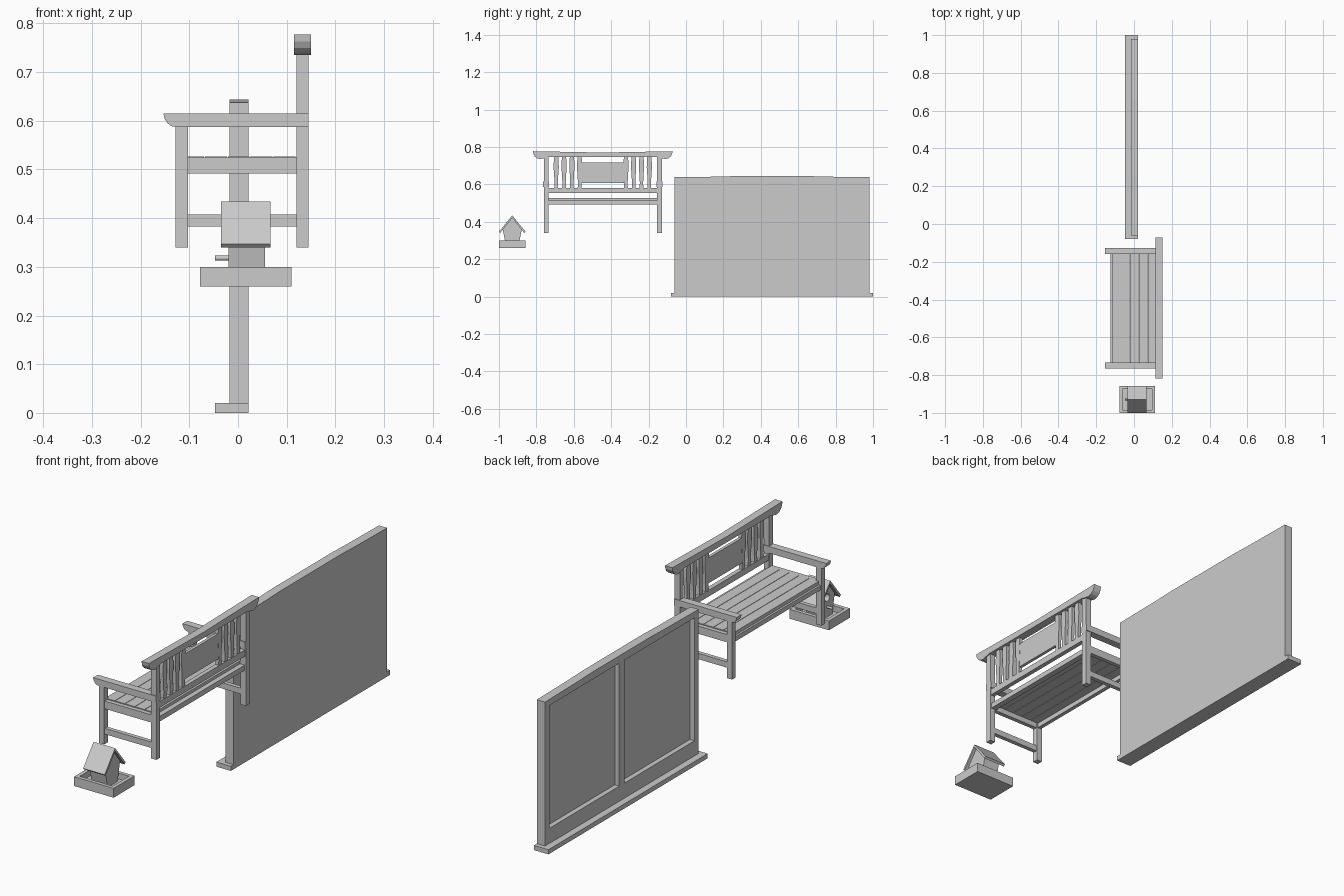
import bpy, bmesh, math
from mathutils import Vector

if "Cube" in bpy.data.objects:
    bpy.data.objects.remove(bpy.data.objects["Cube"])


def box(name, x, y, z):
    """Box from (min, max) pairs."""
    return prism(name, [(y[0], z[0]), (y[1], z[0]), (y[1], z[1]), (y[0], z[1])], x, 'X')


def prism(name, pts, span, axis):
    """Extrude a profile: axis X takes (y, z) points, axis Y takes (x, z) points."""
    bm = bmesh.new()
    def co(p, s):
        return (s, p[0], p[1]) if axis == 'X' else (p[0], s, p[1])
    face = bm.faces.new([bm.verts.new(co(p, span[0])) for p in pts])
    ext = bmesh.ops.extrude_face_region(bm, geom=[face])
    d = span[1] - span[0]
    vec = Vector((d, 0, 0)) if axis == 'X' else Vector((0, d, 0))
    bmesh.ops.translate(bm, vec=vec, verts=[g for g in ext['geom'] if isinstance(g, bmesh.types.BMVert)])
    bmesh.ops.recalc_face_normals(bm, faces=bm.faces)
    me = bpy.data.meshes.new(name)
    bm.to_mesh(me)
    bm.free()
    ob = bpy.data.objects.new(name, me)
    bpy.context.collection.objects.link(ob)
    return ob


def rod(name, x, y, z, r):
    bpy.ops.mesh.primitive_cylinder_add(vertices=20, radius=r, depth=x[1] - x[0],
                                        location=((x[0] + x[1]) / 2, y, z),
                                        rotation=(0, math.pi / 2, 0))
    ob = bpy.context.object
    ob.name = name
    bpy.ops.object.shade_smooth_by_angle()
    return ob


# --- framed wall panel, plain on +x and framed on -x ---
Y0, Y1, YM = -0.062, 0.98, 0.459
XF, XR, XB = -0.017, 0.004, 0.022
top = [(Y1, 0.638), (0.76, 0.641), (0.66, 0.644), (0.26, 0.644), (0.16, 0.641), (Y0, 0.638)]
box("wall_sill", (-0.047, XB), (-0.08, 1.0), (0, 0.02))
prism("wall_back_panel", [(Y0, 0.02), (Y1, 0.02)] + top, (XR, XB), 'X')
prism("wall_top_rail", [(Y0, 0.612), (Y1, 0.612)] + top, (XF, XR), 'X')
box("wall_bottom_rail", (XF, XR), (Y0, Y1), (0.02, 0.085))
for y, w in ((Y0 + 0.015, 0.015), (YM, 0.018), (Y1 - 0.015, 0.015)):
    box("wall_stile", (XF, XR), (y - w, y + w), (0.085, 0.612))

# --- bench, facing -x ---
C = -0.445
arm = [(0.145, 0.587), (0.145, 0.615), (-0.153, 0.615), (-0.151, 0.604),
       (-0.145, 0.595), (-0.137, 0.589), (-0.127, 0.587)]
for s in (-1, 1):
    yc = C + s * 0.303
    leg = (yc - 0.0125, yc + 0.0125)
    box("bench_front_leg", (-0.128, -0.103), leg, (0.34, 0.587))
    box("bench_back_leg", (0.12, 0.145), leg, (0.34, 0.745))
    box("bench_side_stretcher", (-0.103, 0.12), (yc - 0.009, yc + 0.009), (0.383, 0.408))
    box("bench_side_seat_rail", (-0.103, 0.12), (yc - 0.009, yc + 0.009), (0.492, 0.525))
    prism("bench_arm", arm, (yc - 0.016, yc + 0.016), 'Y')

inner = (C - 0.2905, C + 0.2905)
# seat slats and the rails under them
pitch = 0.235 / 5
for i in range(5):
    x = -0.115 + i * pitch
    box("bench_seat_slat", (x, x + pitch - 0.002), inner, (0.512, 0.527))
box("bench_front_apron", (-0.124, -0.107), inner, (0.492, 0.512))
box("bench_rear_apron", (0.115, 0.14), inner, (0.492, 0.514))
box("bench_lower_back_rail", (0.123, 0.142), inner, (0.553, 0.58))

# flared top rail
half = [(0.373, 0.777), (0.371, 0.763), (0.364, 0.750), (0.352, 0.740), (0.335, 0.735), (0.29, 0.745)]
rail = [(C + a, b) for a, b in half] + [(C - a, b) for a, b in reversed(half)] + [(C, 0.770)]
prism("bench_top_rail", rail, (0.115, 0.15), 'X')

# back panel and shaped slats
box("bench_back_panel", (0.126, 0.139), (C - 0.114, C + 0.114), (0.608, 0.716))
slat = [(0.578, 0.010), (0.61, 0.009), (0.65, 0.011), (0.69, 0.014), (0.72, 0.013), (0.748, 0.011)]
for s in (-1, 1):
    for d in (0.124, 0.165, 0.207, 0.249):
        yc = C + s * d
        pts = [(yc + w, z) for z, w in slat] + [(yc - w, z) for z, w in reversed(slat)]
        prism("bench_back_slat", pts, (0.125, 0.140), 'X')

# --- birdhouse on a tray ---
B, H = -0.929, 0.071
TX = (-0.078, 0.110)
TY = (B - H, B + H)
R = 0.016
box("tray_floor", TX, TY, (0.26, 0.275))
for x in ((TX[0], TX[0] + R), (TX[1] - R, TX[1])):
    box("tray_end_rim", x, TY, (0.275, 0.30))
for y in ((TY[0], TY[0] + R), (TY[1] - R, TY[1])):
    box("tray_side_rim", (TX[0] + R, TX[1] - R), y, (0.275, 0.30))

body = prism("birdhouse_body", [(B - 0.034, 0.275), (B + 0.034, 0.275), (B + 0.051, 0.358),
                                (B, 0.424), (B - 0.051, 0.358)], (-0.02, 0.055), 'X')
hole = rod("hole_cutter", (-0.04, 0.02), B, 0.358, 0.016)
hole.hide_render = True
hole.hide_set(True)
cut = body.modifiers.new("entrance", 'BOOLEAN')
cut.object = hole
cut.operation = 'DIFFERENCE'
cut.solver = 'EXACT'
rod("birdhouse_perch", (-0.047, -0.018), B, 0.318, 0.005)
for s in (-1, 1):
    prism("birdhouse_roof", [(B, 0.434), (B + s * H, 0.347), (B + s * (H - 0.007), 0.340), (B, 0.421)],
          (-0.035, 0.067), 'X')
